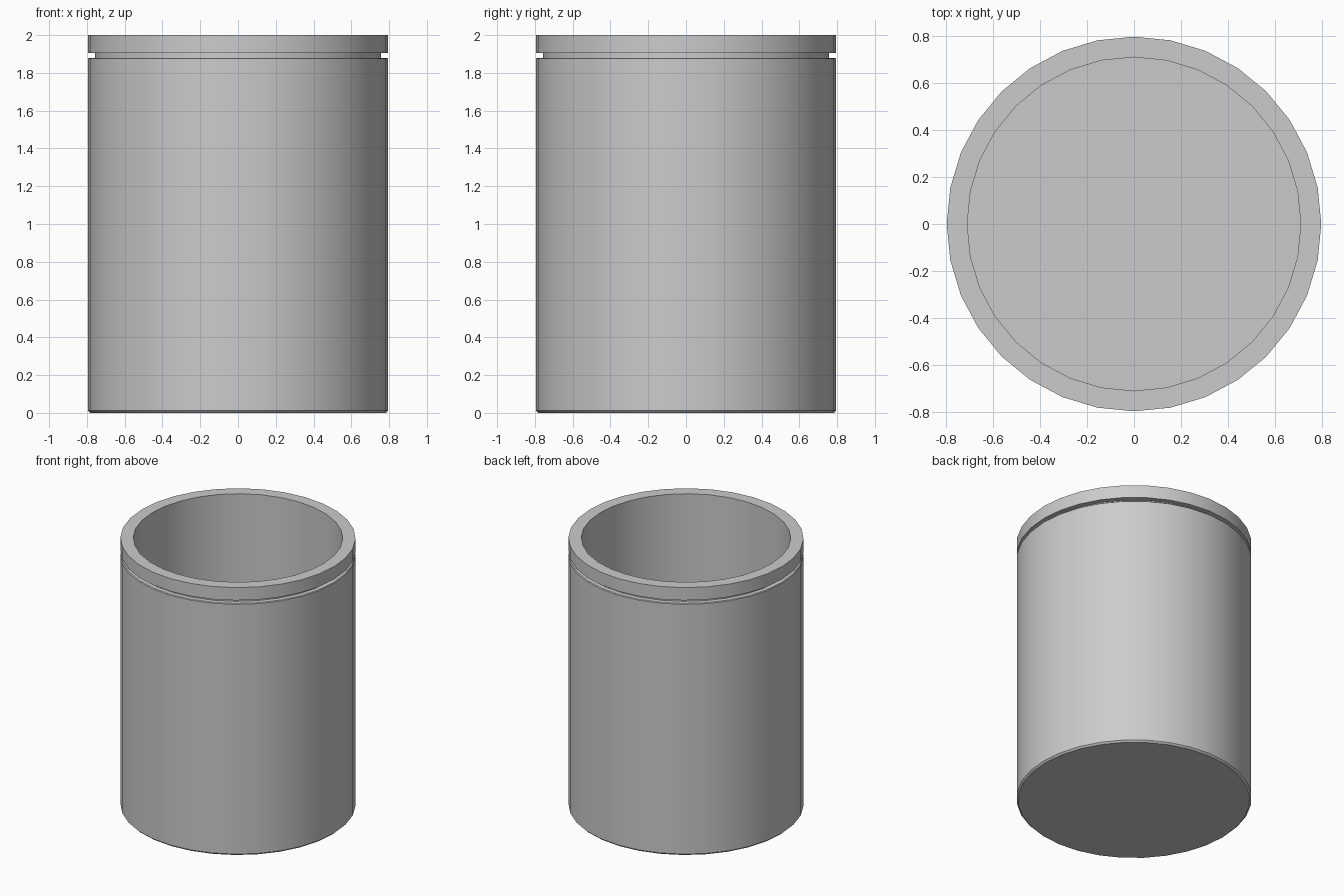
import bpy
import bmesh
from math import radians

SEGMENTS = 32

cube = bpy.data.objects.get("Cube")
if cube:
    bpy.data.objects.remove(cube, do_unlink=True)


def make_material(name, color):
    mat = bpy.data.materials.new(name)
    mat.use_nodes = True
    mat.diffuse_color = color
    mat.node_tree.nodes["Principled BSDF"].inputs["Base Color"].default_value = color
    return mat


def lathe(name, profile, mat):
    """Spin a closed-off (radius, height) profile around z."""
    bm = bmesh.new()
    verts = [bm.verts.new((0, r, z)) for r, z in profile]
    edges = [bm.edges.new(pair) for pair in zip(verts, verts[1:])]
    bmesh.ops.spin(bm, geom=verts + edges, cent=(0, 0, 0), axis=(0, 0, 1),
                   angle=radians(360), steps=SEGMENTS, use_merge=True)
    bmesh.ops.remove_doubles(bm, verts=bm.verts, dist=0.0001)
    bmesh.ops.recalc_face_normals(bm, faces=bm.faces)
    mesh = bpy.data.meshes.new(name)
    bm.to_mesh(mesh)
    bm.free()
    obj = bpy.data.objects.new(name, mesh)
    bpy.context.collection.objects.link(obj)
    mesh.materials.append(mat)
    bpy.ops.object.select_all(action="DESELECT")
    obj.select_set(True)
    bpy.context.view_layer.objects.active = obj
    bpy.ops.object.shade_smooth_by_angle(angle=radians(30))
    return obj


grey = make_material("plain grey", (0.6, 0.6, 0.6, 1))

outer, neck, inner = 0.795, 0.757, 0.708
floor, shoulder, rim_base, top = 0.09, 1.88, 1.905, 2.0
bevel = 0.012

# Open cup: bevelled base, outer wall, groove, rim, inner wall and floor
lathe("cup_body", [
    (0, 0), (outer - bevel, 0), (outer, bevel),
    (outer, shoulder - 0.005), (outer - 0.005, shoulder),
    (neck, shoulder), (neck, rim_base), (outer, rim_base),
    (outer, top), (inner, top), (inner, floor), (0, floor),
], grey)
